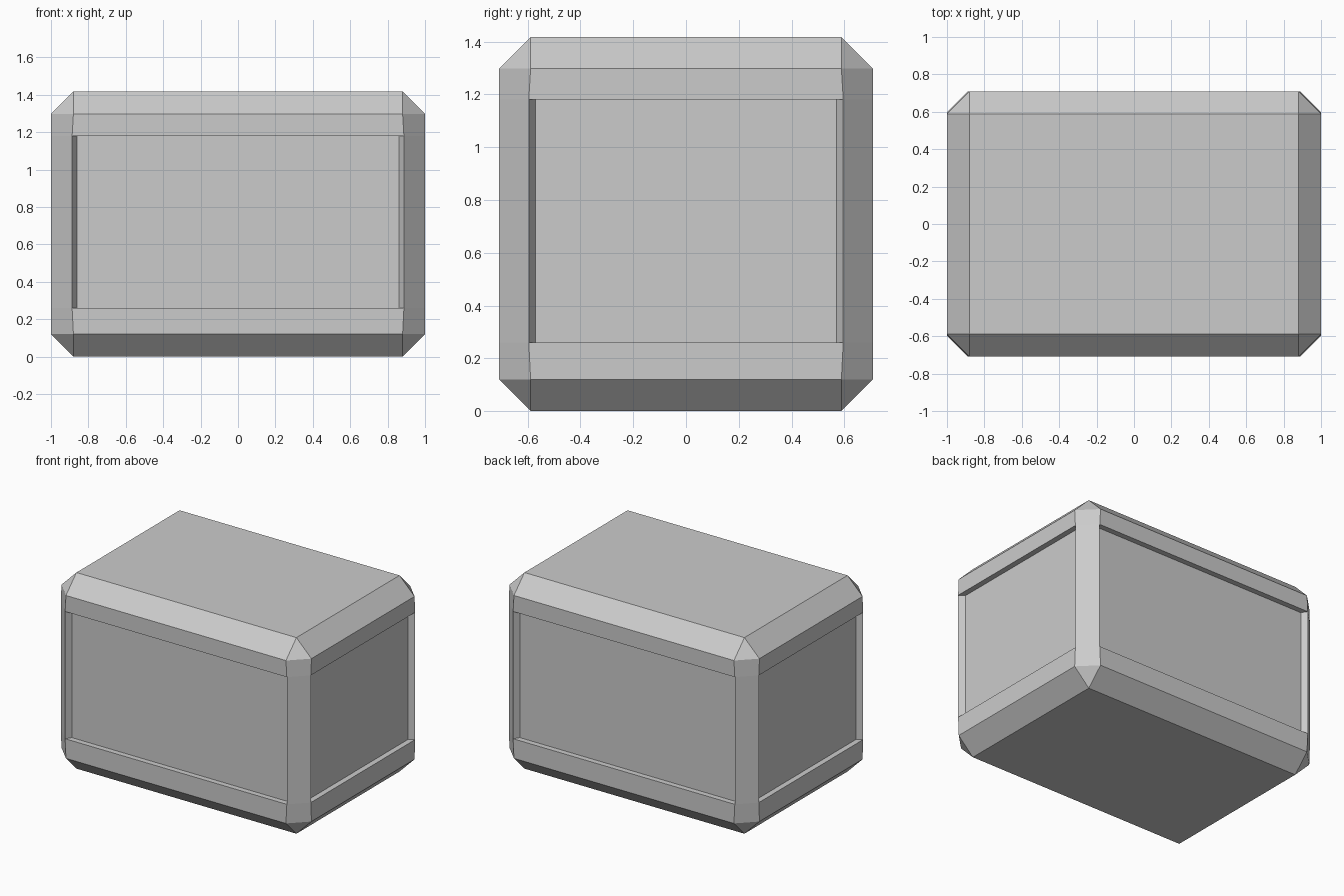
import bpy, bmesh

if "Cube" in bpy.data.objects:
    bpy.data.objects.remove(bpy.data.objects["Cube"])

HX, HY, HZ = 1.0, 0.709, 1.418   # half width, half depth, height
C = 0.12                         # edge chamfer
POST = 0.113                     # slightly slimmer chamfer along the recess
Z1, Z2 = 0.26, 1.18              # recess bottom and top
DEPTH, TAPER = 0.04, 0.026       # recess depth and side wall slant

bm = bmesh.new()


def octagon(z, c):
    """Chamfered rectangle: even segments are the flat sides."""
    a, b = HX - c, HY - c
    pts = [(-a, -HY), (a, -HY), (HX, -b), (HX, b), (a, HY), (-a, HY), (-HX, b), (-HX, -b)]
    return [bm.verts.new((x, y, z)) for x, y in pts]


def cap(z):
    """Flat rectangular top or bottom."""
    a, b = HX - C, HY - C
    vs = [bm.verts.new((x, y, z)) for x, y in ((-a, -b), (a, -b), (a, b), (-a, b))]
    bm.faces.new(vs)
    return vs


def chamfer_cap(vs, ring):
    """Edge chamfers and corner triangles between a cap and a ring."""
    for i in range(4):
        p, q = ring[2 * i], ring[2 * i + 1]
        bm.faces.new((vs[i], vs[(i + 1) % 4], q, p))
        bm.faces.new((vs[(i + 1) % 4], ring[(2 * i + 2) % 8], q))


rings = [octagon(C, C), octagon(Z1, POST), octagon(Z2, POST), octagon(HZ - C, C)]
chamfer_cap(cap(0), rings[0])
chamfer_cap(cap(HZ), rings[3])

# Bands, corner posts and recessed side panels
for level, (lo, hi) in enumerate(zip(rings, rings[1:])):
    for i in range(8):
        j = (i + 1) % 8
        quad = [lo[i], lo[j], hi[j], hi[i]]
        if level == 1 and i % 2 == 0:
            along = (lo[j].co - lo[i].co).normalized()
            inward = along.cross(hi[i].co - lo[i].co).normalized() * -DEPTH
            inner = [bm.verts.new(v.co + inward + along * (TAPER if k in (0, 3) else -TAPER))
                     for k, v in enumerate(quad)]
            for k in range(4):
                m = (k + 1) % 4
                bm.faces.new((quad[k], quad[m], inner[m], inner[k]))
            bm.faces.new(inner)
        else:
            bm.faces.new(quad)

bmesh.ops.recalc_face_normals(bm, faces=bm.faces[:])
mesh = bpy.data.meshes.new("crate")
bm.to_mesh(mesh)
bm.free()
bpy.context.collection.objects.link(bpy.data.objects.new("crate", mesh))
